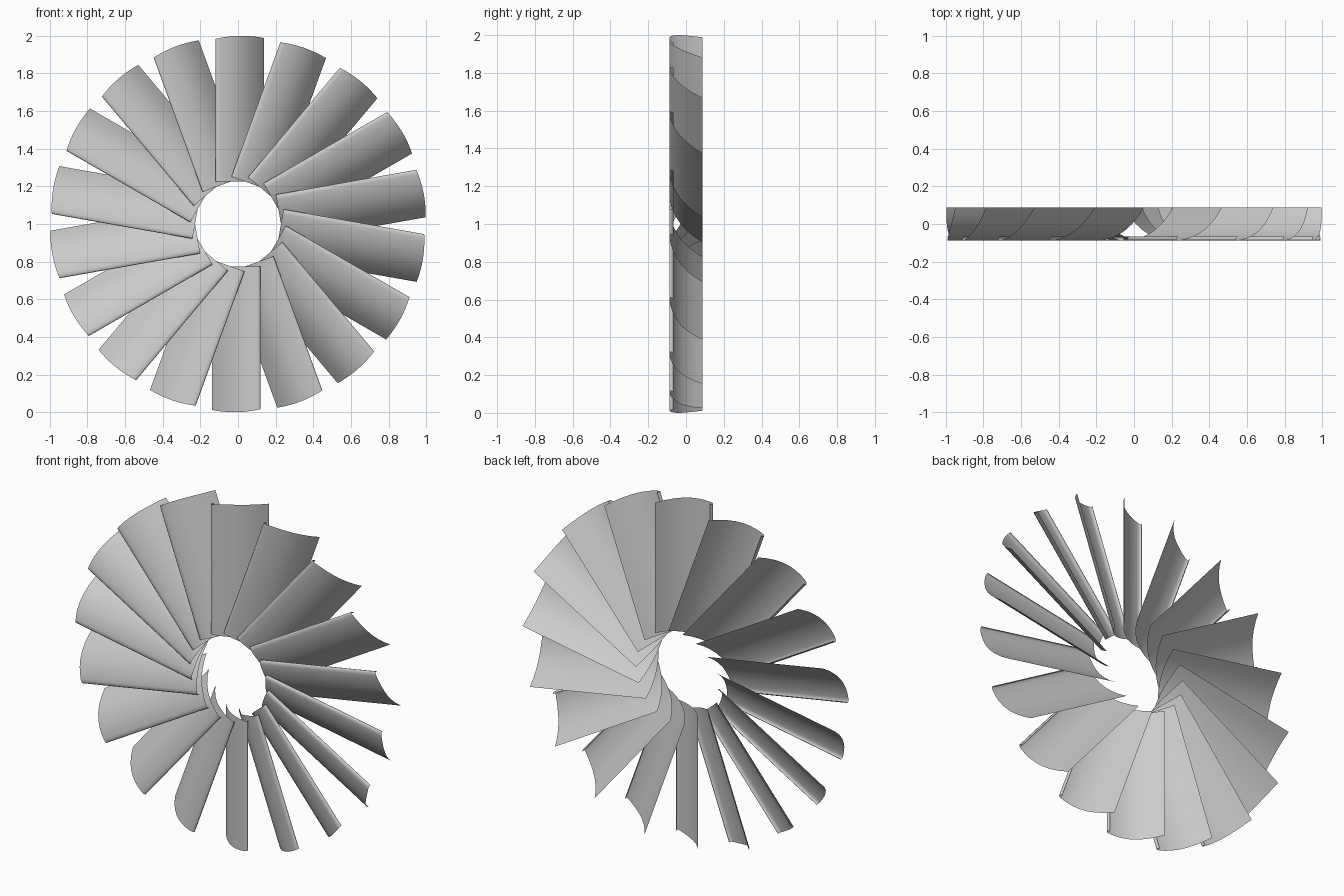
import bpy, bmesh, math
from mathutils import Matrix

if "Cube" in bpy.data.objects:
    bpy.data.objects.remove(bpy.data.objects["Cube"])

BLADES = 18
ROOT = 0.225
# blade cross-section (x, y): curled leading lip, then a sheet bowed to the front
SECTION = [(-0.110, -0.067), (-0.117, -0.074), (-0.119, -0.082), (-0.112, -0.088),
           (-0.095, -0.087), (-0.065, -0.080), (-0.030, -0.068), (0.005, -0.051),
           (0.040, -0.028), (0.075, 0.004), (0.108, 0.043), (0.138, 0.088)]


def tip_height(x):
    # gently rounded blade tip
    return 1.0 - 0.012 * ((x - 0.02) / 0.12) ** 2


def make_blade(index):
    bm = bmesh.new()
    root = [bm.verts.new((x, y, ROOT)) for x, y in SECTION]
    tip = [bm.verts.new((x, y, tip_height(x))) for x, y in SECTION]
    for i in range(len(SECTION) - 1):
        bm.faces.new((root[i], root[i + 1], tip[i + 1], tip[i]))
    turn = Matrix.Rotation(index * 2 * math.pi / BLADES, 4, 'Y')
    bm.transform(Matrix.Translation((0, 0, 1)) @ turn)
    for f in bm.faces:
        f.smooth = True
    mesh = bpy.data.meshes.new("fan_blade")
    bm.to_mesh(mesh)
    bm.free()
    obj = bpy.data.objects.new(f"fan_blade_{index + 1}", mesh)
    bpy.context.collection.objects.link(obj)


# ring of overlapping blades
for i in range(BLADES):
    make_blade(i)
